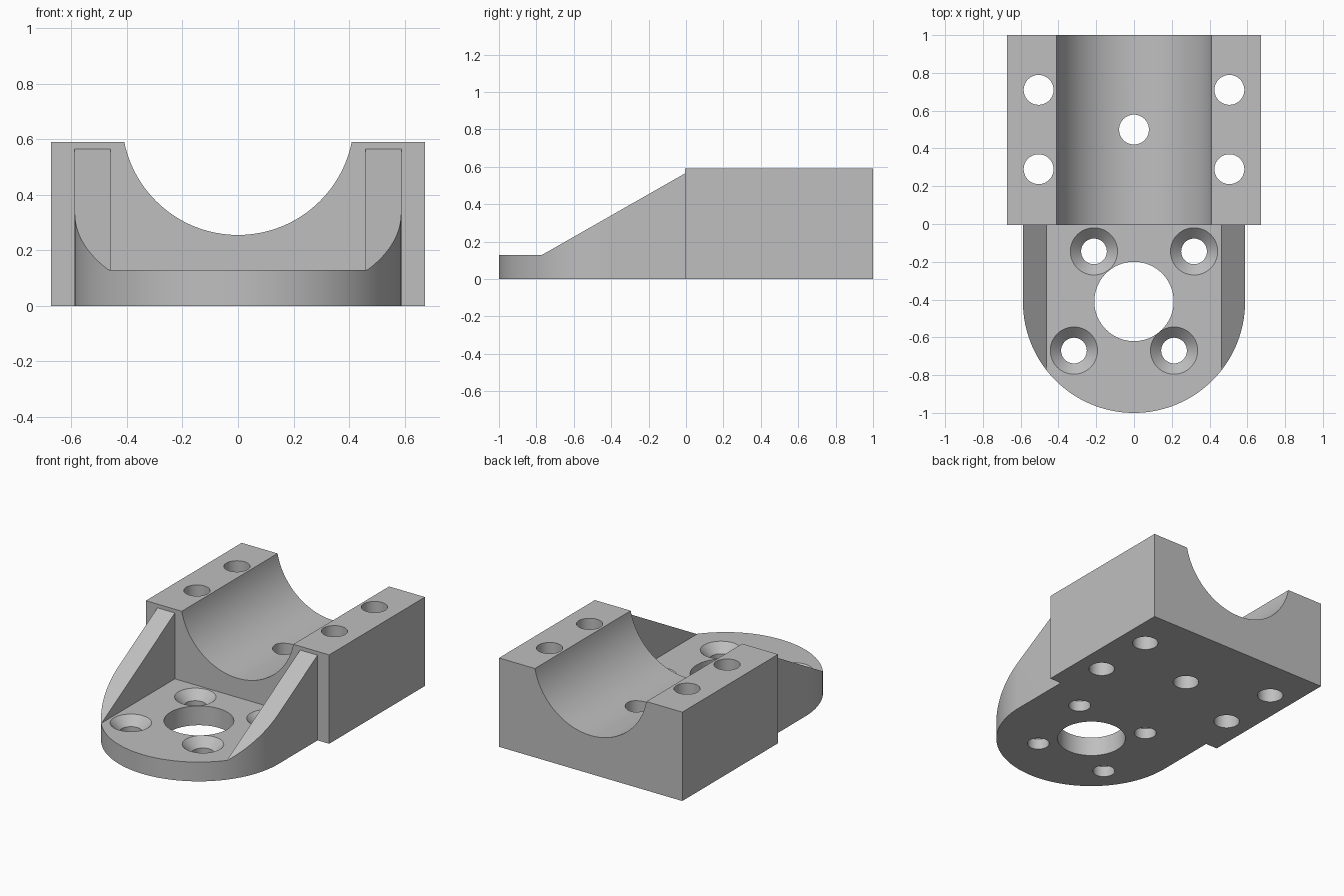
import bpy
import bmesh
from math import cos, sin, pi, radians

old = bpy.data.objects.get("Cube")
if old:
    bpy.data.objects.remove(old, do_unlink=True)

grey = bpy.data.materials.new("plain grey")
grey.use_nodes = True
COLOUR = (0.52, 0.52, 0.52, 1)
grey.diffuse_color = COLOUR
grey.node_tree.nodes["Principled BSDF"].inputs["Base Color"].default_value = COLOUR

FRONT = -0.005      # front face of the saddle block
TOP = 0.59          # block height
PLATE = 0.128       # flange thickness
RADIUS = 0.588      # rounded end of the flange
CENTRE = -0.412     # centre of the rounded end


def prism(name, points, offset):
    """Extrude a closed planar outline along an offset vector."""
    bm = bmesh.new()
    face = bm.faces.new([bm.verts.new(p) for p in points])
    geom = bmesh.ops.extrude_face_region(bm, geom=[face])["geom"]
    bmesh.ops.translate(bm, vec=offset, verts=[v for v in geom if isinstance(v, bmesh.types.BMVert)])
    bmesh.ops.recalc_face_normals(bm, faces=bm.faces)
    mesh = bpy.data.meshes.new(name)
    bm.to_mesh(mesh)
    bm.free()
    mesh.materials.append(grey)
    obj = bpy.data.objects.new(name, mesh)
    bpy.context.collection.objects.link(obj)
    return obj


def lathe(name, x, y, profile, sides=64):
    """Closed upright turned shape from (radius, height) pairs."""
    bm = bmesh.new()
    rings = [[bm.verts.new((x + r * cos(2 * pi * i / sides), y + r * sin(2 * pi * i / sides), z))
              for i in range(sides)] for r, z in profile]
    for low, high in zip(rings, rings[1:]):
        for i in range(sides):
            j = (i + 1) % sides
            bm.faces.new((low[i], low[j], high[j], high[i]))
    bm.faces.new(rings[0])
    bm.faces.new(rings[-1])
    bmesh.ops.recalc_face_normals(bm, faces=bm.faces)
    mesh = bpy.data.meshes.new(name)
    bm.to_mesh(mesh)
    bm.free()
    mesh.materials.append(grey)
    obj = bpy.data.objects.new(name, mesh)
    bpy.context.collection.objects.link(obj)
    obj.hide_render = True
    return obj


def combine(obj, cutter, operation="DIFFERENCE"):
    """Apply a boolean and discard the helper."""
    mod = obj.modifiers.new("cut", "BOOLEAN")
    mod.operation = operation
    mod.solver = "EXACT"
    mod.object = cutter
    bpy.context.view_layer.update()
    graph = bpy.context.evaluated_depsgraph_get()
    mesh = bpy.data.meshes.new_from_object(obj.evaluated_get(graph))
    obj.modifiers.clear()
    obj.data = mesh
    bpy.data.objects.remove(cutter, do_unlink=True)


def finish(obj):
    bpy.ops.object.select_all(action="DESELECT")
    obj.select_set(True)
    bpy.context.view_layer.objects.active = obj
    bpy.ops.object.shade_smooth_by_angle(angle=radians(25))


def flange_outline(z, back):
    arc = [(RADIUS * cos(pi + pi * i / 96), CENTRE + RADIUS * sin(pi + pi * i / 96), z)
           for i in range(97)]
    return arc + [(RADIUS, back, z), (-RADIUS, back, z)]


# Saddle block with a round trough
block = prism("saddle_block", [(-0.673, FRONT, 0), (0.673, FRONT, 0),
                               (0.673, FRONT, TOP), (-0.673, FRONT, TOP)], (0, 1 - FRONT, 0))
trough = prism("trough_cutter", [(0.418 * cos(2 * pi * i / 128), -0.2, 0.673 + 0.418 * sin(2 * pi * i / 128))
                                 for i in range(128)], (0, 1.4, 0))
combine(block, trough)

# Four bolt holes and the trough drain hole
for x, y in [(-0.505, 0.29), (0.505, 0.29), (-0.505, 0.71), (0.505, 0.71), (0, 0.5)]:
    combine(block, lathe("hole_cutter", x, y, [(0.079, -0.1), (0.079, 0.8)]))
finish(block)

# Rounded flange with a central bore and countersunk holes
flange = prism("flange_plate", flange_outline(0, FRONT), (0, 0, PLATE))
combine(flange, lathe("bore_cutter", 0, -0.41, [(0.21, -0.1), (0.21, 0.3)], 96))
for x, y in [(-0.212, -0.145), (0.318, -0.145), (-0.318, -0.67), (0.212, -0.67)]:
    combine(flange, lathe("countersink_cutter", x, y,
                          [(0.068, -0.1), (0.068, PLATE - 0.057), (0.125, PLATE), (0.125, 0.3)]))
finish(flange)

# Sloped gussets, trimmed to the flange outline
for side, label in ((-1, "right"), (1, "left")):
    gusset = prism(label + "_gusset", flange_outline(PLATE, FRONT), (0, 0, TOP - PLATE))
    wedge = prism("wedge_cutter", [(side * 0.46, -0.772, PLATE - 0.0002), (side * 0.46, 0.1, PLATE - 0.0002),
                                   (side * 0.46, 0.1, 0.625), (side * 0.46, -0.772, PLATE + 0.0002)],
                  (side * 0.3, 0, 0))
    combine(gusset, wedge, "INTERSECT")
    finish(gusset)
